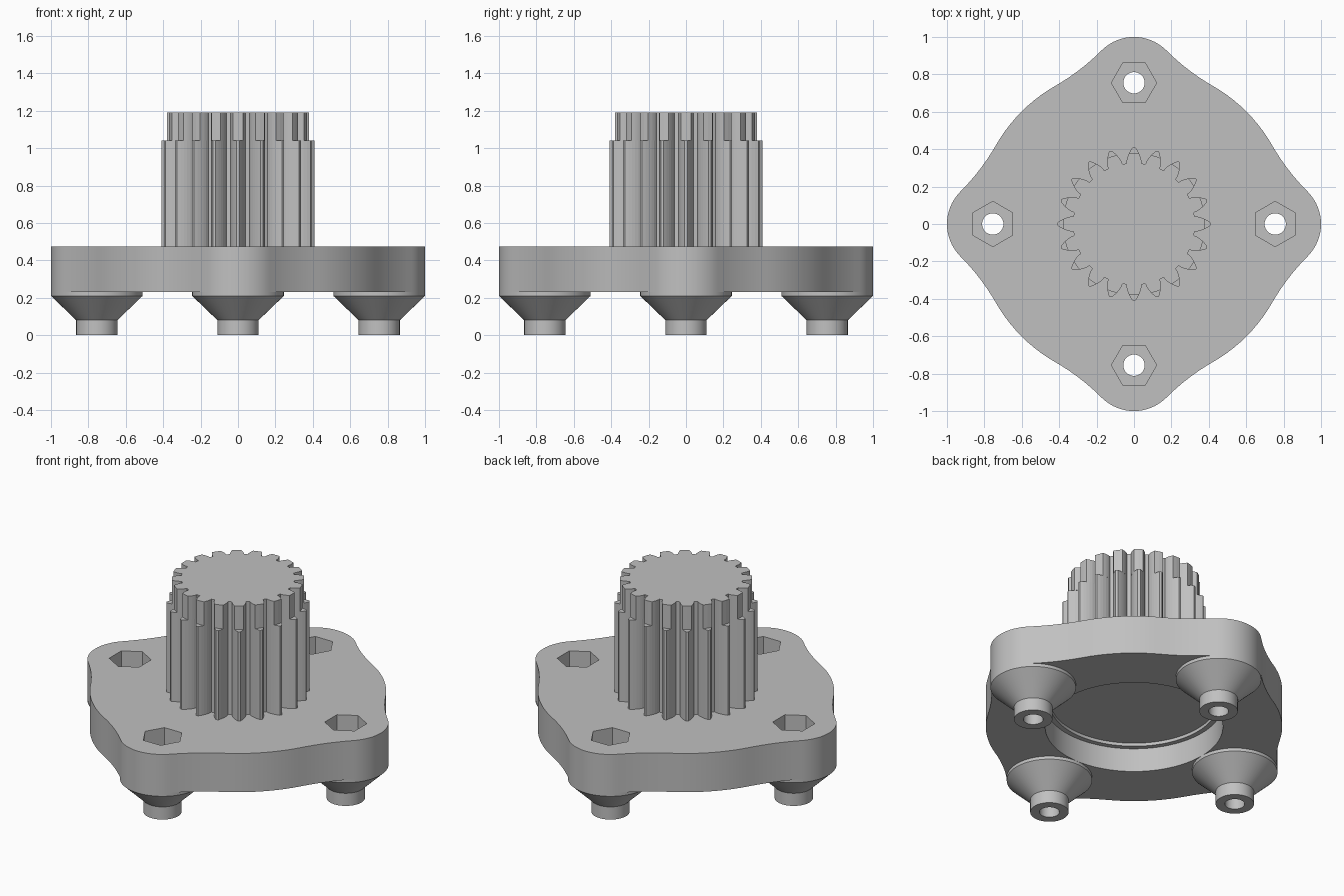
import bpy
import bmesh
from math import sin, cos, pi, tan, acos, atan2, hypot, radians

cube = bpy.data.objects.get("Cube")
if cube:
    bpy.data.objects.remove(cube)

grey = bpy.data.materials.new("plain grey")
grey.use_nodes = True
grey.diffuse_color = (0.53, 0.53, 0.53, 1)
grey.node_tree.nodes["Principled BSDF"].inputs["Base Color"].default_value = grey.diffuse_color

TOP, UNDER = 0.475, 0.23      # plate faces
HOLE_AT = 0.755               # bolt hole distance from the centre
EAR, BODY = 0.245, 0.85       # plate corner and body radii


def make(name, bm):
    bmesh.ops.recalc_face_normals(bm, faces=bm.faces[:])
    mesh = bpy.data.meshes.new(name)
    bm.to_mesh(mesh)
    bm.free()
    mesh.materials.append(grey)
    obj = bpy.data.objects.new(name, mesh)
    bpy.context.collection.objects.link(obj)
    return obj


def prism(name, outline, z0, z1):
    bm = bmesh.new()
    low = [bm.verts.new((x, y, z0)) for x, y in outline]
    high = [bm.verts.new((x, y, z1)) for x, y in outline]
    bm.faces.new(low)
    bm.faces.new(high)
    for i in range(len(low)):
        j = (i + 1) % len(low)
        bm.faces.new((low[i], low[j], high[j], high[i]))
    return make(name, bm)


def lathe(name, profile, steps=64, closed=True):
    """Spin (radius, z) points about z; an open profile gets flat end caps."""
    bm = bmesh.new()
    rings = [[bm.verts.new((r * cos(2 * pi * k / steps), r * sin(2 * pi * k / steps), z))
              for k in range(steps)] for r, z in profile]
    pairs = list(zip(rings, rings[1:]))
    if closed:
        pairs.append((rings[-1], rings[0]))
    else:
        bm.faces.new(rings[0])
        bm.faces.new(rings[-1])
    for a, b in pairs:
        for k in range(steps):
            n = (k + 1) % steps
            bm.faces.new((a[k], a[n], b[n], b[k]))
    return make(name, bm)


def smooth(obj):
    bpy.ops.object.select_all(action='DESELECT')
    obj.select_set(True)
    bpy.context.view_layer.objects.active = obj
    bpy.ops.object.shade_smooth_by_angle(angle=radians(30))


def cut(obj, cutter):
    cutter.hide_render = True
    bpy.context.view_layer.objects.active = obj
    mod = obj.modifiers.new("cut", 'BOOLEAN')
    mod.operation = 'DIFFERENCE'
    mod.solver = 'EXACT'
    mod.object = cutter
    bpy.ops.object.modifier_apply(modifier=mod.name)
    bpy.data.objects.remove(cutter)


def arc(cx, cy, r, a0, a1, n):
    return [(cx + r * cos(a0 + (a1 - a0) * i / n), cy + r * sin(a0 + (a1 - a0) * i / n))
            for i in range(n + 1)]


def turned(points, a):
    return [(x * cos(a) - y * sin(a), x * sin(a) + y * cos(a)) for x, y in points]


# Plate outline: four rounded ears blended into the round body by tangent hollows
ease = pi / 4
blend = ((HOLE_AT**2 + 2 * HOLE_AT * EAR * cos(ease) + EAR**2 - BODY**2)
         / (2 * (BODY - EAR - HOLE_AT * cos(ease))))
bx = HOLE_AT + (EAR + blend) * cos(ease)
by = (EAR + blend) * sin(ease)
meet = atan2(by, bx)
ear = arc(HOLE_AT, 0, EAR, -ease, ease, 16)
hollow = arc(bx, by, blend, ease + pi, meet + pi, 8)[1:]
side = arc(0, 0, BODY, meet, pi / 2 - meet, 10)[1:]
mirrored = [(y, x) for x, y in reversed(hollow[:-1])]
quarter = ear + hollow + side + mirrored
outline = []
for q in range(4):
    outline += turned(quarter, q * pi / 2)
plate = prism("base_plate", outline, UNDER, TOP)

# Stepped round recess underneath
cut(plate, lathe("recess_cutter",
                 [(0.51, 0.1), (0.51, 0.38), (0.48, 0.38), (0.48, 0.4)],
                 96, closed=False))

# Bolt holes, nut pockets and tapered feet
for q, place in enumerate(("left", "back", "right", "front")):
    a = q * pi / 2
    x, y = HOLE_AT * cos(a), HOLE_AT * sin(a)
    drill = lathe("drill_cutter", [(0.057, 0.1), (0.057, 0.6)], 32, closed=False)
    drill.location = (x, y, 0)
    pocket = prism("pocket_cutter", arc(0, 0, 0.121, a + pi / 2, a + pi * 13 / 6, 5),
                   TOP - 0.2, TOP + 0.1)
    pocket.location = (x, y, 0)
    bpy.context.view_layer.update()
    cut(plate, drill)
    cut(plate, pocket)
    foot = lathe(place + "_foot", [(0.057, 0), (0.11, 0), (0.11, 0.08),
                                   (EAR, 0.21), (EAR, UNDER), (0.057, UNDER)], 64)
    foot.location = (x, y, 0)
    smooth(foot)
smooth(plate)

# Gear with involute teeth; the top tier has trimmed tips
TEETH, ROOT, PITCH, PRESSURE = 20, 0.326, 0.373, radians(28)
BASE = PITCH * cos(PRESSURE)


def involute(r):
    a = acos(min(1, BASE / r))
    return tan(a) - a


def gear(name, tip, z0, z1):
    radii = [ROOT] + [BASE + (tip - BASE) * i / 5 for i in range(6)]
    flank = []
    for r in radii:
        half = pi / (2 * TEETH) + involute(PITCH) - involute(r)
        flank.append((r * cos(half), -r * sin(half)))
    tooth = flank + [(tip, 0)] + [(x, -y) for x, y in reversed(flank)]
    points = []
    for t in range(TEETH):
        points += turned(tooth, 2 * pi * t / TEETH)
    return prism(name, points, z0, z1)


gear("gear_body", 0.41, TOP - 0.02, 1.04)
gear("gear_trimmed_top", 0.38, 1.04, 1.19)
